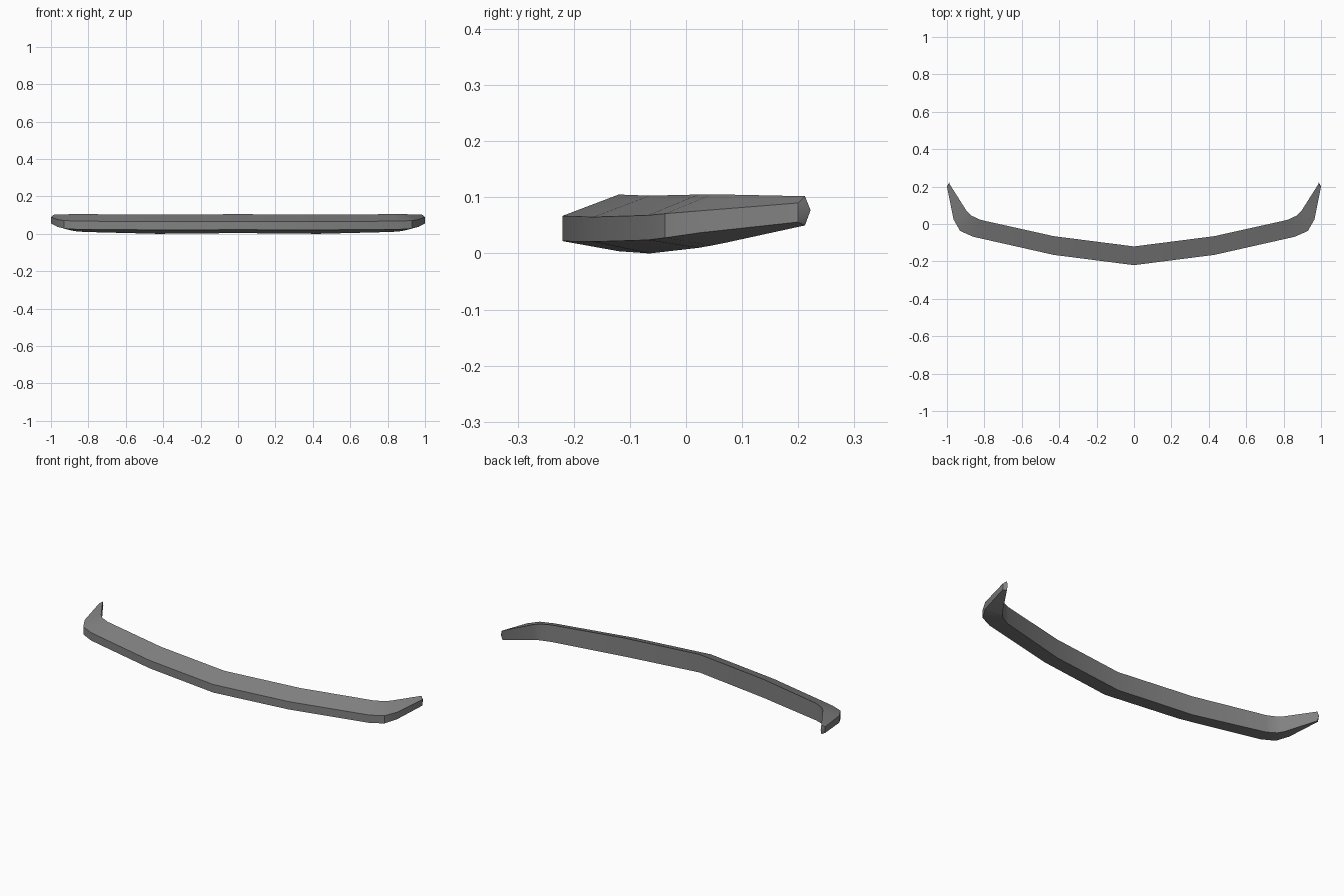
import bpy, bmesh, math

default_cube = bpy.data.objects.get("Cube")
if default_cube:
    bpy.data.objects.remove(default_cube, do_unlink=True)


def make_material(name, colour):
    material = bpy.data.materials.new(name)
    material.use_nodes = True
    material.diffuse_color = colour
    material.node_tree.nodes["Principled BSDF"].inputs["Base Color"].default_value = colour
    return material


# Half bumper stations, centre to tip:
# outer x, y, bottom z, top z, then inner x, y, bottom z, top z
stations = [
    (0, -.22, .022, .067, 0, -.12, .004, .105),
    (.43, -.165, .021, .065, .43, -.065, 0, .103),
    (.86, -.068, .024, .068, .82, .022, .010, .105),
    (.93, -.037, .028, .071, .87, .045, .014, .105),
    (.965, .025, .037, .076, .895, .07, .019, .105),
    (1, .2, .056, .09, .985, .212, .05, .102),
]

bm = bmesh.new()
rings = []
for ox, oy, o_low, o_high, ix, iy, i_low, i_high in stations:
    corners = [(ox, oy, o_low), (ox, oy, o_high), (ix, iy, i_high), (ix, iy, i_low)]
    rings.append([bm.verts.new(corner) for corner in corners])

# Skin the front, top, back and underside between stations
for ring, following in zip(rings, rings[1:]):
    for i in range(len(ring)):
        j = (i + 1) % len(ring)
        bm.faces.new((ring[i], following[i], following[j], ring[j]))

# Pointed cap at the swept-back tip
tip = bm.verts.new((.988, .222, .077))
end = rings[-1]
for i in range(len(end)):
    bm.faces.new((end[i], tip, end[(i + 1) % len(end)]))
bmesh.ops.recalc_face_normals(bm, faces=bm.faces)

mesh = bpy.data.meshes.new("bumper")
bm.to_mesh(mesh)
bm.free()
bumper = bpy.data.objects.new("bumper", mesh)
bpy.context.collection.objects.link(bumper)
mesh.materials.append(make_material("mid grey", (.22, .22, .22, 1)))

# Mirror to the other side, then smooth the gentle bends
mirror = bumper.modifiers.new("Mirror", "MIRROR")
mirror.use_clip = True
bpy.ops.object.select_all(action="DESELECT")
bumper.select_set(True)
bpy.context.view_layer.objects.active = bumper
bpy.ops.object.modifier_apply(modifier=mirror.name)
bpy.ops.object.shade_smooth_by_angle(angle=math.radians(35))
